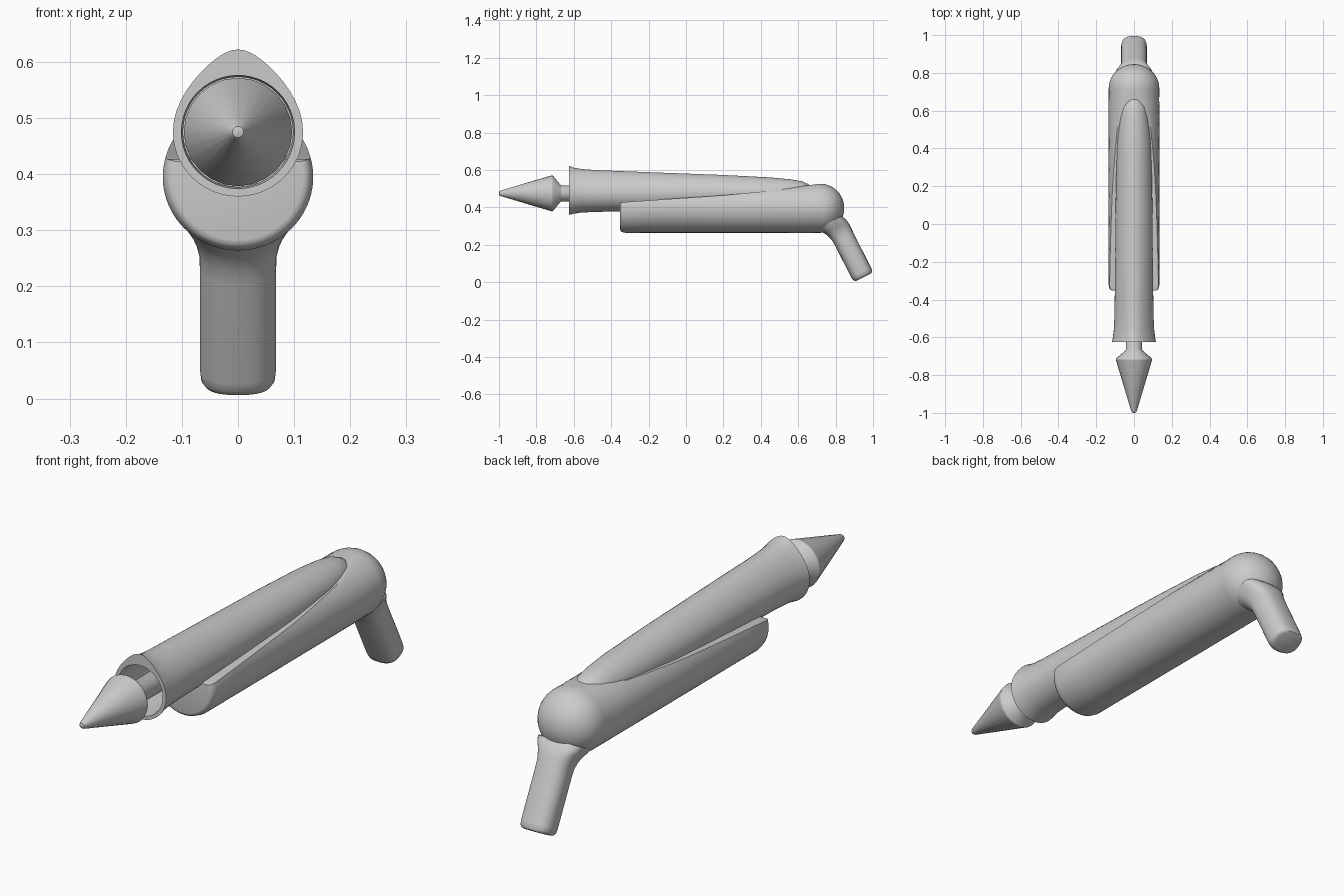
import bpy, bmesh, math

if "Cube" in bpy.data.objects:
    bpy.data.objects.remove(bpy.data.objects["Cube"])


def loft(name, rings, angle=40):
    """Skin a list of equal-length point rings and cap both ends."""
    bm = bmesh.new()
    vr = [[bm.verts.new(p) for p in r] for r in rings]
    n = len(vr[0])
    for a, b in zip(vr, vr[1:]):
        for i in range(n):
            j = (i + 1) % n
            bm.faces.new((a[i], a[j], b[j], b[i]))
    bm.faces.new(vr[0])
    bm.faces.new(vr[-1])
    bmesh.ops.recalc_face_normals(bm, faces=bm.faces)
    me = bpy.data.meshes.new(name)
    bm.to_mesh(me)
    bm.free()
    ob = bpy.data.objects.new(name, me)
    bpy.context.collection.objects.link(ob)
    bpy.ops.object.select_all(action='DESELECT')
    ob.select_set(True)
    bpy.context.view_layer.objects.active = ob
    bpy.ops.object.shade_smooth_by_angle(angle=math.radians(angle))
    return ob


def angles(n):
    return [2 * math.pi * i / n for i in range(n)]


def lerp(table, y):
    for (a, va), (b, vb) in zip(table, table[1:]):
        if y <= b:
            return va + (vb - va) * (y - a) / (b - a)
    return table[-1][1]


AXIS = 0.475  # height of the bore


def circle(y, r, n):
    return [(r * math.cos(t), y, AXIS + r * math.sin(t)) for t in angles(n)]


# Barrel: tapering teardrop tube with a flared, peaked muzzle and open bore
def teardrop(y, w, top, bottom, peak):
    pts = []
    for t in angles(48):
        c, s = math.cos(t), math.sin(t)
        if s > 0:
            pts.append((w * c * (1 - peak * s * s), y, AXIS + (top - AXIS) * s))
        else:
            pts.append((w * c, y, AXIS + (AXIS - bottom) * s))
    return pts


barrel = [(-.625, .116, .622, .36, .33), (-.60, .112, .612, .366, .30),
          (-.56, .107, .605, .372, .25), (-.48, .103, .599, .376, .2),
          (-.2, .1, .588, .38, .15), (.2, .096, .573, .385, .12),
          (.45, .088, .56, .40, .08), (.56, .077, .55, .41, .05),
          (.62, .066, .539, .42, 0), (.655, .048, .524, .44, 0),
          (.67, .025, .508, .45, 0)]
bore = [circle(-.3, .098, 48), circle(-.60, .098, 48), circle(-.625, .101, 48)]
loft("barrel", bore + [teardrop(*s) for s in barrel])

# Body: round stock, cut along a sloping line to cradle the barrel
CUT = [(-.36, .24), (.2, .53), (.5, .75), (.65, .94), (.72, .9999)]


def stock(y, k):
    a = math.asin(lerp(CUT, y))
    pts = []
    for i in range(49):
        t = math.pi - a + (math.pi + 2 * a) * i / 48
        pts.append((.134 * k * math.cos(t), y, .395 + .131 * k * math.sin(t)))
    return pts


body = [(-.352, .86), (-.350, .92), (-.343, .965), (-.325, 1)]
body += [(-.2 + .07 * i, 1) for i in range(14)]
for i in range(11):
    t = math.radians(8.7 * i)
    body.append((.72 + .126 * math.sin(t), math.cos(t)))
loft("body", [stock(*s) for s in body])


# Grip: slanted handle flaring into the body
def grip_ring(s, lo, hi, w):
    pts = []
    for t in angles(40):
        c, sn = math.cos(t), math.sin(t)
        u = math.copysign(abs(c) ** .8, c) * w
        v = math.copysign(abs(sn) ** .8, sn)
        v *= hi if v > 0 else lo
        pts.append((u, .95 - .454 * s + .89 * v, .027 + .89 * s + .454 * v))
    return pts


grip = [(0, .044, .044, .05), (.003, .052, .052, .06), (.012, .058, .057, .066),
        (.03, .06, .058, .068), (.23, .06, .059, .068), (.26, .063, .06, .069),
        (.285, .071, .06, .075), (.305, .082, .058, .083),
        (.325, .098, .052, .094), (.345, .115, .042, .1)]
loft("grip", [grip_ring(*s) for s in grip])

# Dart: pointed head on a shaft running into the bore
dart = [(-1, .004), (-.998, .010), (-.990, .015), (-.722, .095), (-.717, .0965),
        (-.712, .095), (-.672, .047), (-.664, .043), (-.3, .043)]
loft("dart", [circle(y, r, 24) for y, r in dart], 35)
